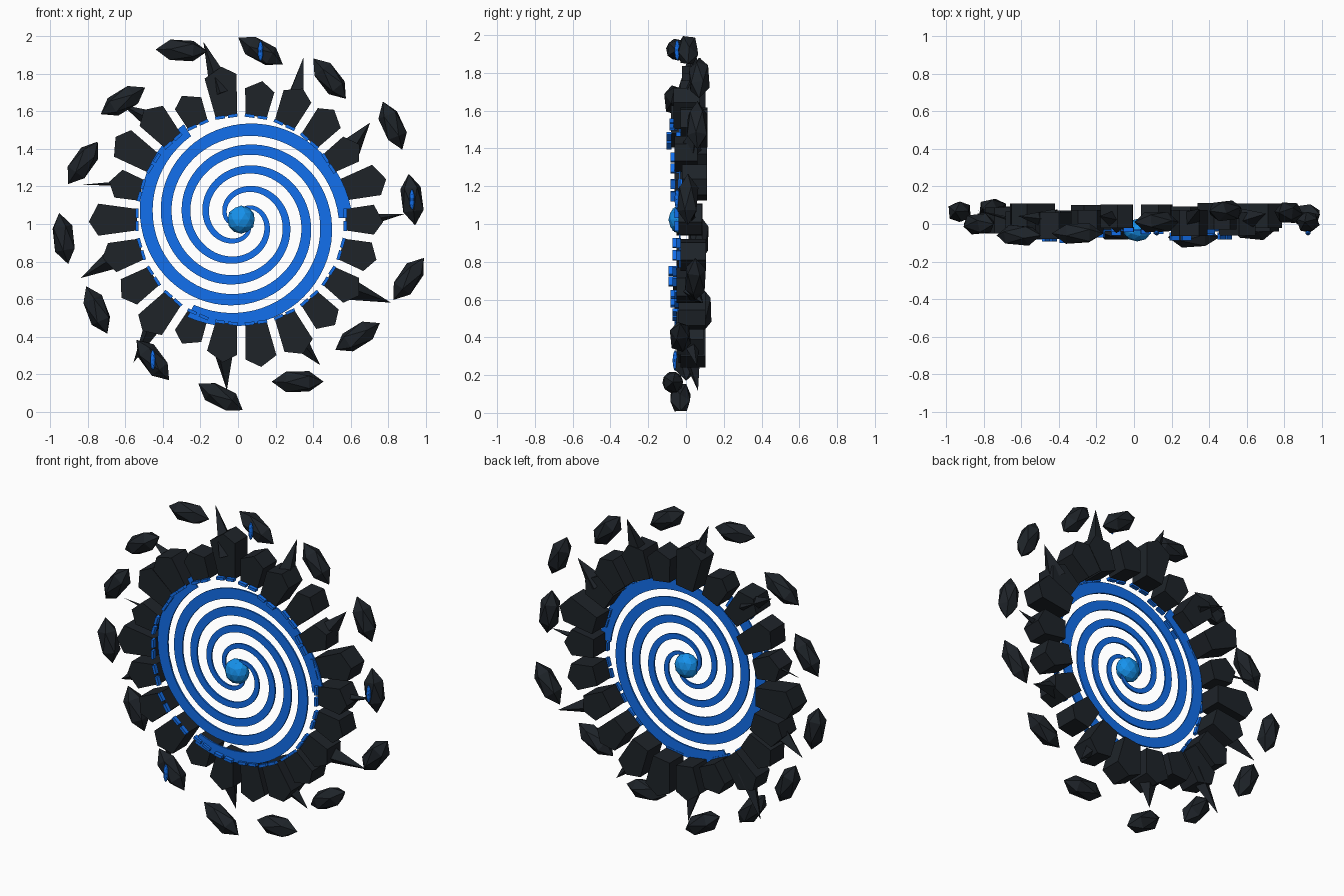
import bpy, bmesh, math, random
from mathutils import Vector, Matrix

if "Cube" in bpy.data.objects:
    bpy.data.objects.remove(bpy.data.objects["Cube"])

random.seed(4)
CX, CZ = 0.017, 1.023


def material(name, rgb):
    m = bpy.data.materials.new(name)
    m.diffuse_color = (*rgb, 1)
    m.use_nodes = True
    m.node_tree.nodes["Principled BSDF"].inputs["Base Color"].default_value = m.diffuse_color
    return m


STONE = material("dark_stone", (0.013, 0.017, 0.022))
GLOW = material("blue_glow", (0.006, 0.16, 0.85))
CORE = material("light_blue", (0.008, 0.29, 0.85))


def finish(bm, name, mat):
    bmesh.ops.recalc_face_normals(bm, faces=bm.faces)
    me = bpy.data.meshes.new(name)
    bm.to_mesh(me)
    bm.free()
    me.materials.append(mat)
    ob = bpy.data.objects.new(name, me)
    bpy.context.collection.objects.link(ob)
    return ob


def polar(r, a, side=0.0, y=0.0):
    """Point at radius r and angle a on the ring, shifted sideways."""
    return Vector((CX + r * math.cos(a) - side * math.sin(a), y,
                   CZ + r * math.sin(a) + side * math.cos(a)))


def prism(bm, pts, y0, y1):
    front = [bm.verts.new((p.x, y0, p.z)) for p in pts]
    back = [bm.verts.new((p.x, y1, p.z)) for p in pts]
    bm.faces.new(front)
    bm.faces.new(back[::-1])
    n = len(pts)
    for i in range(n):
        j = (i + 1) % n
        bm.faces.new((front[i], back[i], back[j], front[j]))


def ico(name, loc, scale, mat, sub=1, turn=0.0, spin=0.0):
    bm = bmesh.new()
    mtx = (Matrix.Translation(loc) @ Matrix.Rotation(turn, 4, 'Y')
           @ Matrix.Diagonal((*scale, 1)) @ Matrix.Rotation(spin, 4, 'Z'))
    bmesh.ops.create_icosphere(bm, subdivisions=sub, radius=1, matrix=mtx)
    return finish(bm, name, mat)


# Ring of pentagonal stones (tip radius, front depth), two glowing dashes on each inner edge
tips = [.755, .80, .745, .765, .77, .745, .82, .73, .78, .80, .73,
        .81, .765, .76, .79, .73, .765, .79, .785, .75, .745, .75]
fronts = [.04, .02, .06, .03, .065, .03, .02, .05, .08, .03, .06,
          .05, .05, .07, .06, .03, .04, .03, .05, .04, .05, .03]
step = math.tau / len(tips)
for i, (tip, f) in enumerate(zip(tips, fronts)):
    a = i * step
    y0, y1 = -f, -f + random.uniform(0.12, 0.145)
    w = 0.06 + (tip - 0.56) * 0.10
    shoulder = tip - 0.05
    bm = bmesh.new()
    prism(bm, [polar(0.555, a, -0.057), polar(shoulder, a, -w),
               polar(tip, a, random.uniform(-.015, .015)),
               polar(shoulder, a, w), polar(0.555, a, 0.057)], y0, y1)
    finish(bm, f"ring_stone_{i}", STONE)
    bm = bmesh.new()
    for s in (-0.034, 0.034):
        prism(bm, [polar(r, a, s + d) for r, d in
                   ((.545, -.026), (.562, -.026), (.562, .026), (.545, .026))],
              y0 - 0.022, y0 + 0.004)
    finish(bm, f"glow_dash_{i}", GLOW)

# Spikes on every second stone: tip radius, tip angle, base radius
spikes = [(.87, 2, .03), (.858, 37, .065), (.923, 69, .065), (.967, 102, .07),
          (.88, 136, .06), (.866, 167.6, .012), (.907, 200, .065), (.953, 233, .06),
          (.91, 265.2, .065), (.88, 298.5, .06), (.91, 331, .06)]
for i, (r, deg, rad) in enumerate(spikes):
    base = polar(0.68, 2 * i * step, 0, 0.02)
    tip = polar(r, math.radians(deg), 0, random.uniform(0.04, 0.09))
    d = tip - base
    bm = bmesh.new()
    bmesh.ops.create_cone(
        bm, cap_ends=True, segments=4, radius1=rad, radius2=0, depth=d.length,
        matrix=Matrix.Translation((base + tip) / 2)
        @ d.to_track_quat('Z', 'Y').to_matrix().to_4x4())
    finish(bm, f"spike_{i}", STONE)

# Floating shards: x, y, z, long-axis angle in the front plane
shards = [(-.30, -.05, 1.923, -2), (.12, .01, 1.92, -31), (.487, .07, 1.773, -51),
          (.822, .06, 1.523, -68), (.925, .01, 1.13, 97), (.907, .05, .708, 54),
          (.636, -.03, .402, 31), (.317, -.07, .162, 0), (-.093, -.03, .081, -31),
          (-.453, .0, .277, -51), (-.751, .08, .543, -66), (-.927, .065, .923, 100),
          (-.825, .0, 1.325, 55), (-.612, -.06, 1.655, 31)]
for i, (x, y, z, deg) in enumerate(shards):
    ico(f"floating_shard_{i}", (x, y, z), (.064, .062, .138), STONE,
        turn=math.radians(90 - deg), spin=random.uniform(0, 1.2))
    if i in (1, 4, 9):
        ico(f"shard_vein_{i}", (x, y - .057, z), (.014, .014, .055), GLOW, sub=2)

# Three-armed flat spiral, widening outward
YS, T = -0.033, 0.005
for k in range(3):
    end = math.radians(121 + 120 * k)
    bm = bmesh.new()
    rows = []
    n = 110
    for s in range(n + 1):
        back = (1 - s / n) * 1.6           # turns left to the outer end
        r = 0.555 - 0.32 * back
        a = end + back * math.tau
        h = 0.008 + 0.052 * r
        rows.append([bm.verts.new(polar(rr, a, 0, yy)) for rr, yy in
                     ((r - h, YS - T), (r + h, YS - T), (r + h, YS + T), (r - h, YS + T))])
    for p, q in zip(rows, rows[1:]):
        for j in range(4):
            m = (j + 1) % 4
            bm.faces.new((p[j], p[m], q[m], q[j]))
    bm.faces.new(rows[0])
    bm.faces.new(rows[-1][::-1])
    finish(bm, f"spiral_arm_{k}", GLOW)

# Glowing core
ico("portal_core", (CX, YS, CZ), (.075, .06, .075), CORE, sub=2)
